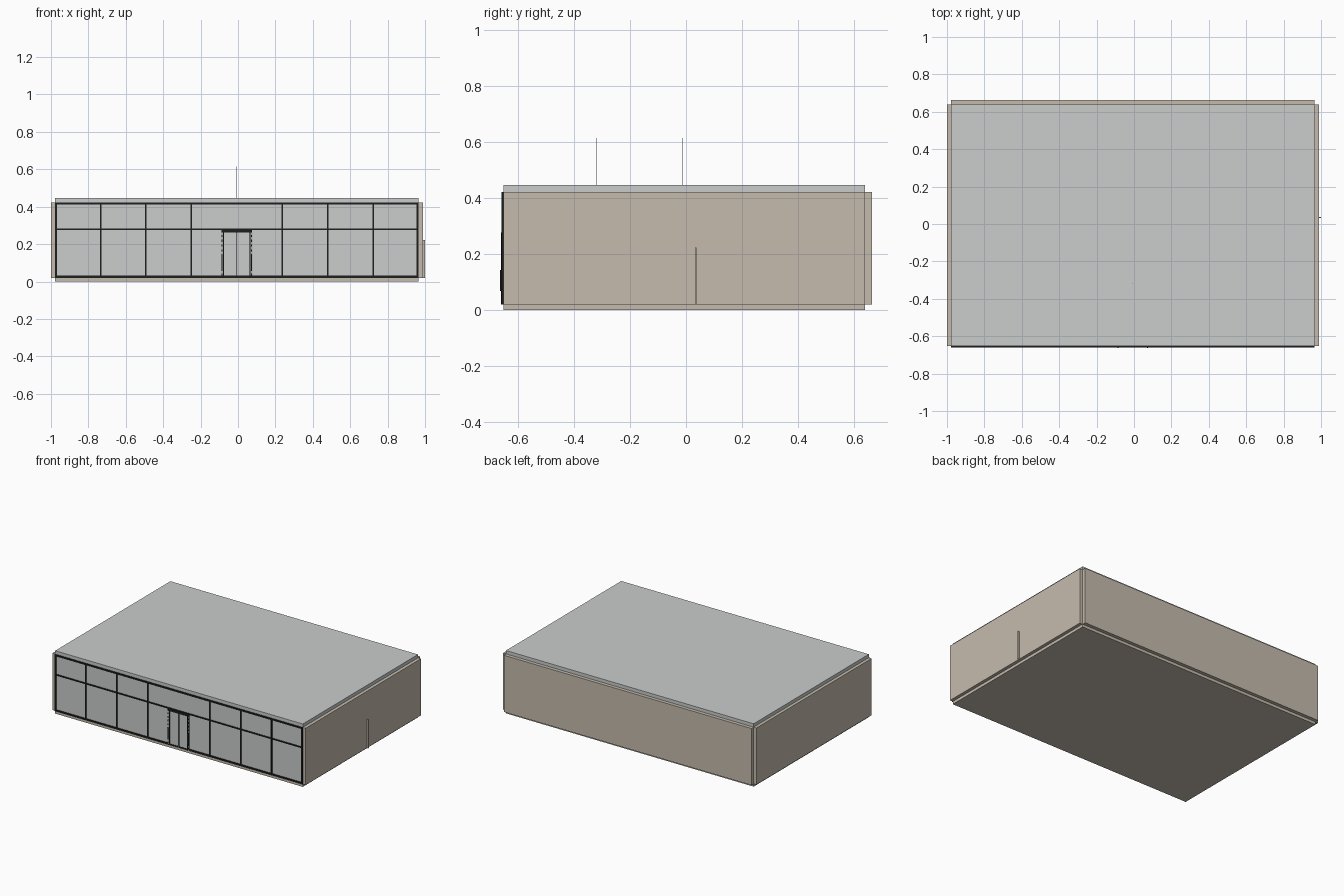
import bpy

cube = bpy.data.objects.get("Cube")
if cube:
    bpy.data.objects.remove(cube, do_unlink=True)


def material(name, r, g, b):
    m = bpy.data.materials.new(name)
    m.use_nodes = True
    m.diffuse_color = (r, g, b, 1)
    m.node_tree.nodes["Principled BSDF"].inputs["Base Color"].default_value = (r, g, b, 1)
    return m


GREY = material("pale grey", 0.59, 0.61, 0.60)
TAN = material("warm tan", 0.56, 0.50, 0.42)
BLACK = material("black frame", 0.012, 0.013, 0.013)
SILVER = material("silver", 0.42, 0.43, 0.43)


def box(name, x, y, z, mat):
    """Box from (low, high) pairs on each axis."""
    bpy.ops.mesh.primitive_cube_add(size=1, location=[sum(p) / 2 for p in (x, y, z)])
    o = bpy.context.object
    o.name = name
    o.scale = [p[1] - p[0] for p in (x, y, z)]
    bpy.ops.object.transform_apply(location=False, rotation=False, scale=True)
    o.data.materials.append(mat)
    return o


def around(c, width):
    return (c - width / 2, c + width / 2)


# Main dimensions
LEFT, RIGHT = -0.978, 0.965
FRONT, BACK = -0.652, 0.639
FLOOR, CEILING, TOP = 0.02, 0.422, 0.446
MID = (LEFT + RIGHT) / 2
WALL = (FLOOR, CEILING)

# Slabs and walls
box("floor_slab", (LEFT, RIGHT), (FRONT, BACK), (0, FLOOR), TAN)
box("roof_slab", (LEFT, RIGHT), (FRONT, BACK), (CEILING, TOP), GREY)
box("right_side_wall", (-1, LEFT), (FRONT, BACK), WALL, TAN)
box("left_side_wall", (RIGHT, 0.988), (FRONT, BACK), WALL, TAN)
box("back_wall", (LEFT, RIGHT), (BACK, 0.664), WALL, TAN)
box("front_glass", (LEFT, RIGHT), (FRONT, FRONT + 0.008), WALL, GREY)

# Shopfront frame
DEPTH = (-0.659, FRONT)
box("sill_rail", (LEFT, RIGHT), DEPTH, (FLOOR, FLOOR + 0.011), BLACK)
box("head_rail", (LEFT, RIGHT), DEPTH, (CEILING - 0.011, CEILING), BLACK)
box("transom_rail", (LEFT, RIGHT), DEPTH, around(0.279, 0.008), BLACK)
bay = (RIGHT - LEFT) / 8
for i in range(9):
    if i == 4:
        continue  # the doorway takes the middle bay line
    x = LEFT + i * bay
    if i in (0, 8):
        inset = 0.005 if i == 0 else -0.005
        box("end_post", around(x + inset, 0.01), DEPTH, WALL, BLACK)
    else:
        box("mullion", around(x, 0.008), DEPTH, WALL, BLACK)

# Double entrance door
DOOR_TOP = 0.262
DOOR_DEPTH = (-0.661, FRONT)
box("door_header", around(MID, 0.165), DOOR_DEPTH, (DOOR_TOP, 0.277), BLACK)
box("door_centre_stile", around(MID, 0.008), DEPTH, (FLOOR, DOOR_TOP), SILVER)
box("door_centre_gap", around(MID, 0.002), DOOR_DEPTH, (FLOOR, DOOR_TOP), BLACK)
for side in (-1, 1):
    box("door_leaf", around(MID + side * 0.036, 0.06), around(-0.655, 0.004),
        (FLOOR, DOOR_TOP), GREY)
    box("door_jamb", around(MID + side * 0.071, 0.006), DOOR_DEPTH, (FLOOR, DOOR_TOP), BLACK)
    edge = MID + side * 0.079
    box("jamb_strip", around(edge, 0.008), DEPTH, (FLOOR, DOOR_TOP), SILVER)
    # Small dark blocks up the outer strip
    for k in range(9):
        box("strip_block", around(edge, 0.006), DOOR_DEPTH,
            around(FLOOR + 0.016 + k * 0.026, 0.012), BLACK)
    box("door_pull", around(edge, 0.006), (-0.664, FRONT), around(0.105, 0.075), BLACK)

# Fin on the side wall
box("side_fin", (0.988, 1.0), around(0.035, 0.005), (FLOOR, 0.223), TAN)

# Hair-thin roof masts
for y in (-0.32, -0.013):
    box("roof_mast", around(MID, 0.0008), around(y, 0.0015), (TOP, 0.615), SILVER)
